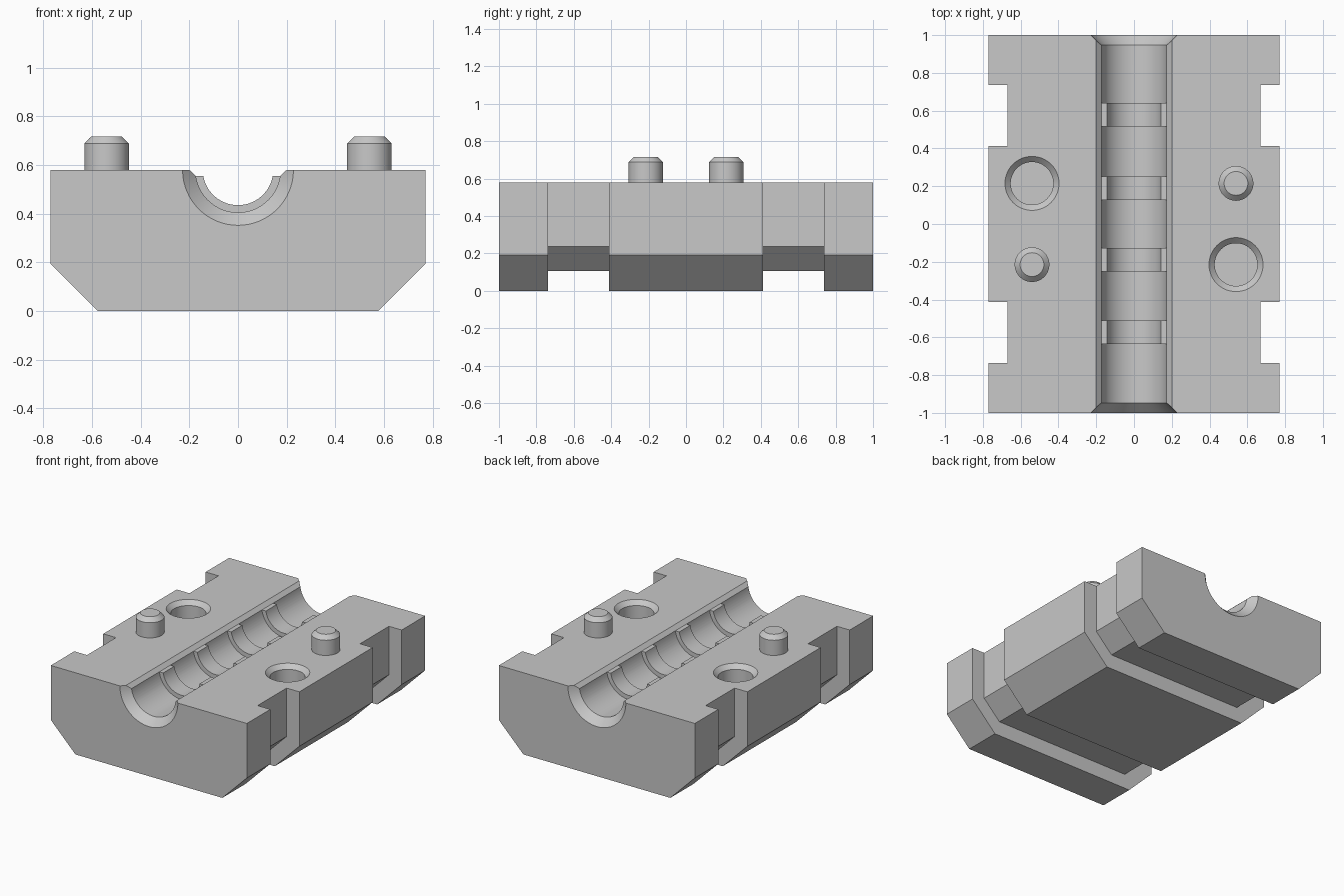
import bpy, bmesh, math
from mathutils import Matrix

cube = bpy.data.objects.get("Cube")
if cube:
    bpy.data.objects.remove(cube, do_unlink=True)

TOP = 0.58        # parting face height
BORE, RIB = 0.175, 0.145
LIP = 0.025       # small chamfer along the channel edges

grey = bpy.data.materials.new("plain grey")
grey.use_nodes = True
colour = (0.58, 0.58, 0.58, 1)
grey.diffuse_color = colour
grey.node_tree.nodes["Principled BSDF"].inputs["Base Color"].default_value = colour


def finish(name, bm):
    bmesh.ops.recalc_face_normals(bm, faces=bm.faces)
    mesh = bpy.data.meshes.new(name)
    bm.to_mesh(mesh)
    bm.free()
    mesh.materials.append(grey)
    obj = bpy.data.objects.new(name, mesh)
    bpy.context.collection.objects.link(obj)
    return obj


def prism(name, outline, y0, y1):
    """Extrude an (x, z) outline along y."""
    bm = bmesh.new()
    face = bm.faces.new([bm.verts.new((x, y0, z)) for x, z in outline])
    ext = bmesh.ops.extrude_face_region(bm, geom=[face])
    moved = [v for v in ext["geom"] if isinstance(v, bmesh.types.BMVert)]
    bmesh.ops.translate(bm, verts=moved, vec=(0, y1 - y0, 0))
    return finish(name, bm)


def lathe(name, profile, matrix, n=48):
    """Revolve an (r, z) profile about z and cap both ends."""
    bm = bmesh.new()
    rings = [[bm.verts.new((r * math.cos(math.tau * i / n), r * math.sin(math.tau * i / n), z))
              for i in range(n)] for r, z in profile]
    for a, b in zip(rings, rings[1:]):
        for i in range(n):
            j = (i + 1) % n
            bm.faces.new((a[i], a[j], b[j], b[i]))
    bm.faces.new(rings[0])
    bm.faces.new(rings[-1])
    bm.transform(matrix)
    return finish(name, bm)


def mirrored(right):
    """Complete a right-hand outline with its mirror image."""
    return right + [(-x, z) for x, z in reversed(right)]


def arc(r, n=32):
    """Lower arc of the channel, from right to left, ending just below the top."""
    a = math.asin(LIP / r)
    angles = [-a - (math.pi - 2 * a) * i / n for i in range(n + 1)]
    return [(r * math.cos(t), TOP + r * math.sin(t)) for t in angles]


def smooth(obj):
    bpy.ops.object.select_all(action="DESELECT")
    obj.select_set(True)
    bpy.context.view_layer.objects.active = obj
    bpy.ops.object.shade_smooth_by_angle(angle=math.radians(28))


# Block with chamfered lower edges
block = prism("mould_block", mirrored([(0.77, TOP), (0.77, 0.193), (0.577, 0)]), -1, 1)
cutters = []

# Two clamp grooves wrapping the sides and underside
inner = mirrored([(0.67, 0.7), (0.67, 0.236), (0.539, 0.105)])
outer = [(-0.9, 0.7), (-0.9, -0.1), (0.9, -0.1), (0.9, 0.7)]
for y0, y1 in ((-0.737, -0.412), (0.412, 0.737)):
    cutters.append(prism("groove_cutter", inner + outer, y0, y1))

# Half-round channel with chamfered lips and flared mouths
lip = BORE + LIP
cutters.append(prism("channel_cutter",
                     [(lip + 0.1, TOP + 0.1), (lip, TOP)] + arc(BORE)
                     + [(-lip, TOP), (-lip - 0.1, TOP + 0.1)], -1.1, 1.1))
for side in (-1, 1):
    matrix = Matrix.Translation((0, side, TOP)) @ Matrix.Rotation(-side * math.pi / 2, 4, "X")
    cutters.append(lathe("mouth_cutter", [(0.078, -0.15), (0.278, 0.05)], matrix, 64))

# Locating sockets and pegs in opposite corners
for side in (-1, 1):
    socket_at = Matrix.Translation((side * 0.54, -side * 0.215, TOP))
    cutters.append(lathe("socket_cutter", [(0.113, -0.16), (0.113, -0.03), (0.193, 0.05)], socket_at))
    peg_at = Matrix.Translation((side * 0.54, side * 0.215, TOP))
    peg = lathe("left_peg" if side > 0 else "right_peg",
                [(0.092, -0.05), (0.092, 0.108), (0.063, 0.137)], peg_at)
    smooth(peg)

# Cut the block
bpy.context.view_layer.objects.active = block
for cutter in cutters:
    cutter.hide_render = True
    mod = block.modifiers.new("cut", "BOOLEAN")
    mod.operation = "DIFFERENCE"
    mod.solver = "EXACT"
    mod.object = cutter
    bpy.ops.object.modifier_apply(modifier=mod.name)
    bpy.data.objects.remove(cutter, do_unlink=True)
smooth(block)

# Raised half-ring ribs inside the channel
for i, y in enumerate((-0.573, -0.19, 0.19, 0.578)):
    rib = prism(f"channel_rib_{i + 1}", arc(BORE + 0.006) + arc(RIB)[::-1], y - 0.062, y + 0.062)
    smooth(rib)
